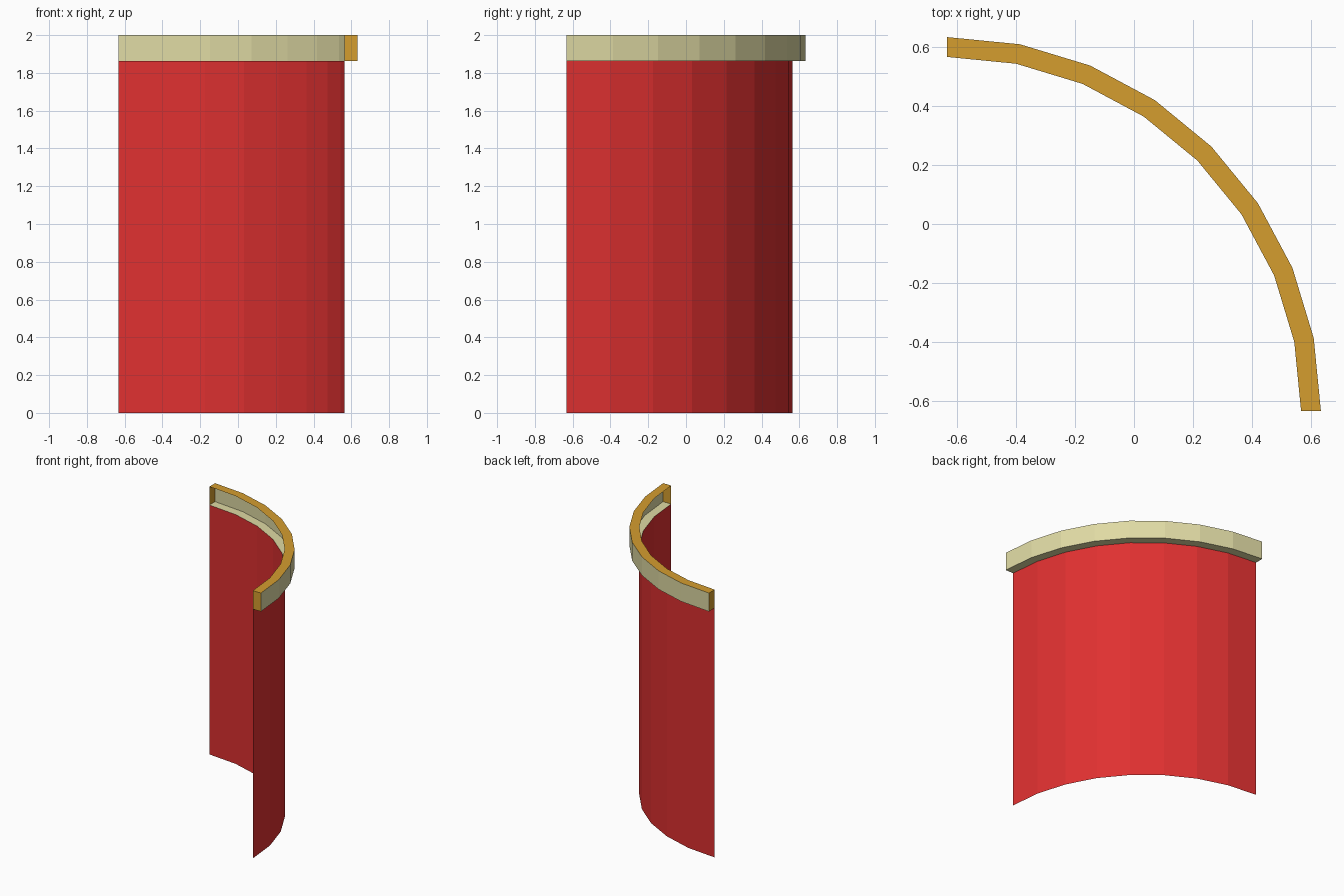
import bpy, bmesh, math

if "Cube" in bpy.data.objects:
    bpy.data.objects.remove(bpy.data.objects["Cube"])

SEGS = 8            # facets in the quarter circle
C = -0.632          # arc centre in x and y
R_OUT, R_IN = 1.264, 1.197
Z_RIM, Z_TOP = 1.862, 2.0


def mat(name, rgb):
    m = bpy.data.materials.new(name)
    m.diffuse_color = (*rgb, 1)
    m.use_nodes = True
    m.node_tree.nodes["Principled BSDF"].inputs["Base Color"].default_value = m.diffuse_color
    return m


red = mat("red", (0.74, 0.030, 0.030))
cream = mat("cream", (0.74, 0.70, 0.37))
orange = mat("orange", (0.66, 0.34, 0.028))


def sweep(name, profile, mats, strip_mats, cap_mat=None):
    """Sweep an open (radius, z) profile round the quarter arc."""
    bm = bmesh.new()
    rows = []
    for i in range(SEGS + 1):
        a = math.pi / 2 * i / SEGS
        rows.append([bm.verts.new((C + r * math.cos(a), C + r * math.sin(a), z))
                     for r, z in profile])
    for p, q in zip(rows, rows[1:]):
        for j, mi in enumerate(strip_mats):
            f = bm.faces.new((p[j], q[j], q[j + 1], p[j + 1]))
            f.material_index = mi
    if cap_mat is not None:
        bm.faces.new(rows[0]).material_index = cap_mat
        bm.faces.new(rows[-1][::-1]).material_index = cap_mat
    me = bpy.data.meshes.new(name)
    bm.to_mesh(me)
    bm.free()
    for m in mats:
        me.materials.append(m)
    ob = bpy.data.objects.new(name, me)
    bpy.context.collection.objects.link(ob)
    return ob


# Thin curved wall panel
sweep("curved_wall", [(R_IN, 0), (R_IN, Z_RIM)], [red], [0])

# Overhanging rim, open on its inner side: underside, outer face, top, end caps
sweep("rim", [(R_IN, Z_RIM), (R_OUT, Z_RIM), (R_OUT, Z_TOP), (R_IN, Z_TOP)],
      [cream, orange], [0, 0, 1], cap_mat=1)
